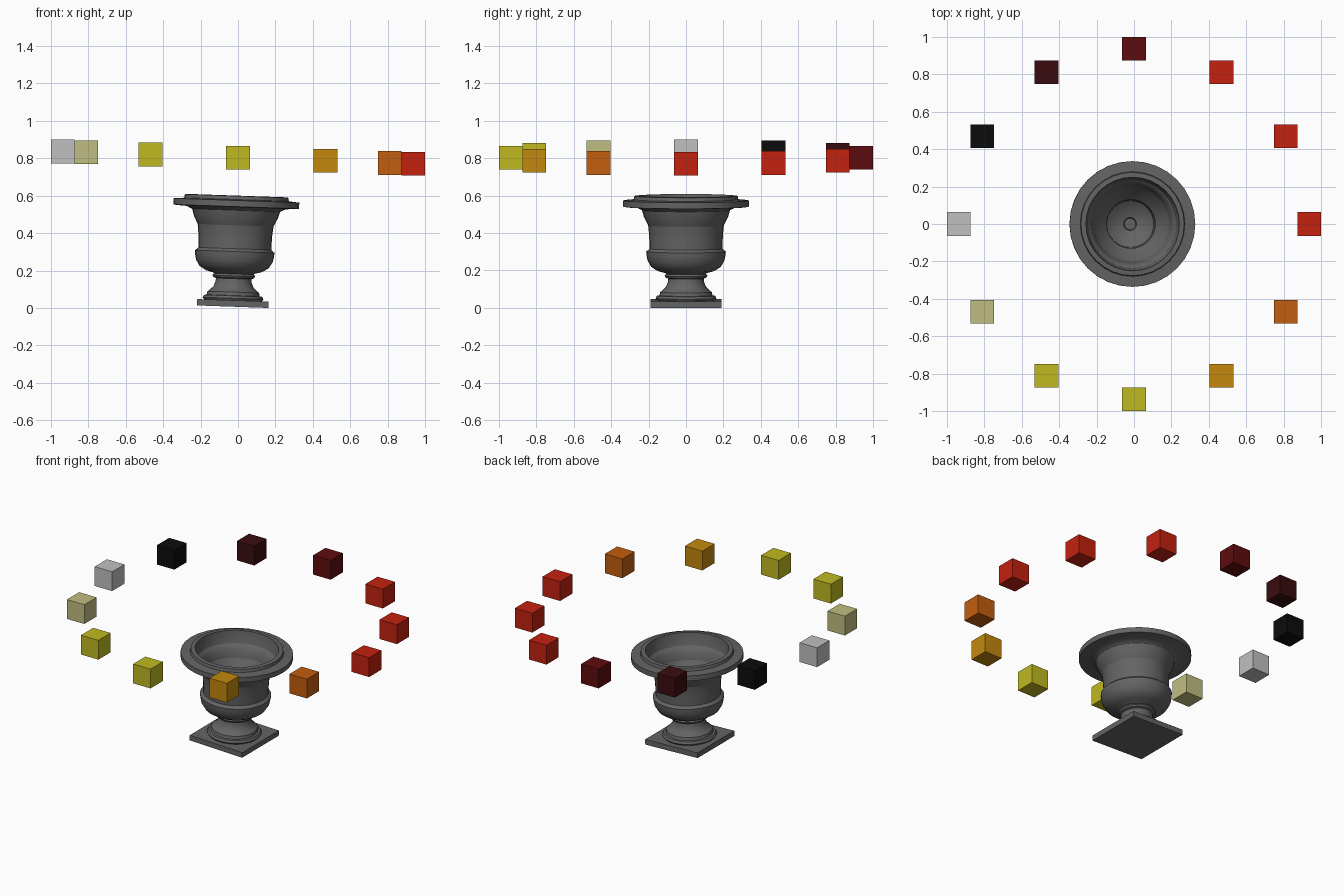
import bpy, bmesh
from math import sin, cos, radians
from mathutils import Matrix, Vector

if "Cube" in bpy.data.objects:
    bpy.data.objects.remove(bpy.data.objects["Cube"])


def linear(v):
    v /= 255
    return v / 12.92 if v <= 0.04045 else ((v + 0.055) / 1.055) ** 2.4


def material(name, *rgb):
    m = bpy.data.materials.new(name)
    m.use_nodes = True
    col = (*[linear(v) for v in rgb], 1)
    m.diffuse_color = col
    m.node_tree.nodes["Principled BSDF"].inputs["Base Color"].default_value = col
    return m


def add_object(name, bm, mat, matrix):
    bmesh.ops.recalc_face_normals(bm, faces=bm.faces)
    mesh = bpy.data.meshes.new(name)
    bm.to_mesh(mesh)
    bm.free()
    mesh.materials.append(mat)
    ob = bpy.data.objects.new(name, mesh)
    ob.matrix_world = matrix
    bpy.context.collection.objects.link(ob)
    return ob


stone = material("stone grey", 100, 100, 100)
red = material("red", 195, 33, 15)
dark_red = material("dark red", 95, 12, 15)
maroon = material("maroon", 58, 12, 15)
black = material("black", 12, 12, 12)
silver = material("silver", 192, 192, 192)
khaki = material("khaki", 192, 190, 128)
yellow = material("yellow", 192, 186, 33)
gold = material("gold", 195, 137, 15)
orange = material("orange", 195, 94, 15)

# Everything leans slightly towards +x
lean = Matrix.Rotation(radians(2), 4, "Y")
urn_matrix = Matrix.Translation((-0.028, 0, 0.0066)) @ lean

# Square plinth
bm = bmesh.new()
bmesh.ops.create_cube(bm, size=1, matrix=Matrix.Translation((0, 0, 0.017))
                      @ Matrix.Diagonal((0.382, 0.382, 0.034, 1)))
add_object("plinth", bm, stone, urn_matrix)


# Turned urn parts
def lathe(name, profile, segments=32):
    bm = bmesh.new()
    verts = [bm.verts.new((r, 0, z)) for r, z in profile]
    edges = [bm.edges.new(pair) for pair in zip(verts, verts[1:])]
    bmesh.ops.spin(bm, geom=verts + edges, axis=(0, 0, 1), cent=(0, 0, 0),
                   angle=radians(360), steps=segments)
    bmesh.ops.remove_doubles(bm, verts=bm.verts, dist=0.0005)
    ob = add_object(name, bm, stone, urn_matrix)
    bpy.ops.object.select_all(action="DESELECT")
    ob.select_set(True)
    bpy.context.view_layer.objects.active = ob
    bpy.ops.object.shade_smooth_by_angle(angle=radians(35))


lathe("foot", [(0, 0.034), (0.155, 0.034), (0.163, 0.045), (0.155, 0.058),
               (0.142, 0.06), (0.138, 0.078), (0.125, 0.088), (0.108, 0.105),
               (0.097, 0.13), (0.095, 0.15), (0.108, 0.155), (0.114, 0.165),
               (0.108, 0.175), (0, 0.175)])

lathe("bowl", [(0, 0.17), (0.1, 0.172), (0.112, 0.18), (0.15, 0.19),
               (0.185, 0.212), (0.205, 0.245), (0.211, 0.275), (0.213, 0.295),
               (0.2, 0.305), (0.195, 0.31), (0.197, 0.38), (0.203, 0.44),
               (0.215, 0.487), (0.235, 0.515), (0.265, 0.53), (0.32, 0.533),
               (0.336, 0.535), (0.336, 0.568), (0.28, 0.573), (0.276, 0.592),
               (0.25, 0.594), (0.245, 0.55), (0.225, 0.48), (0.185, 0.4),
               (0.13, 0.34), (0.125, 0.24), (0.08, 0.205), (0.035, 0.195),
               (0.03, 0.18), (0, 0.18)])

# Ring of floating cubes, starting at +x and running counter-clockwise
ring = [("red", red)] * 3 + [
    ("dark_red", dark_red), ("maroon", maroon), ("black", black),
    ("silver", silver), ("khaki", khaki), ("yellow", yellow),
    ("yellow", yellow), ("gold", gold), ("orange", orange)]
for i, (name, mat) in enumerate(ring):
    a = radians(30 * i)
    place = Vector((0, 0, 0.803)) + lean @ Vector((cos(a), sin(a), 0)) * 0.9366
    bm = bmesh.new()
    bmesh.ops.create_cube(bm, size=0.127)
    add_object(f"{name}_cube_{i + 1}", bm, mat, Matrix.Translation(place))
